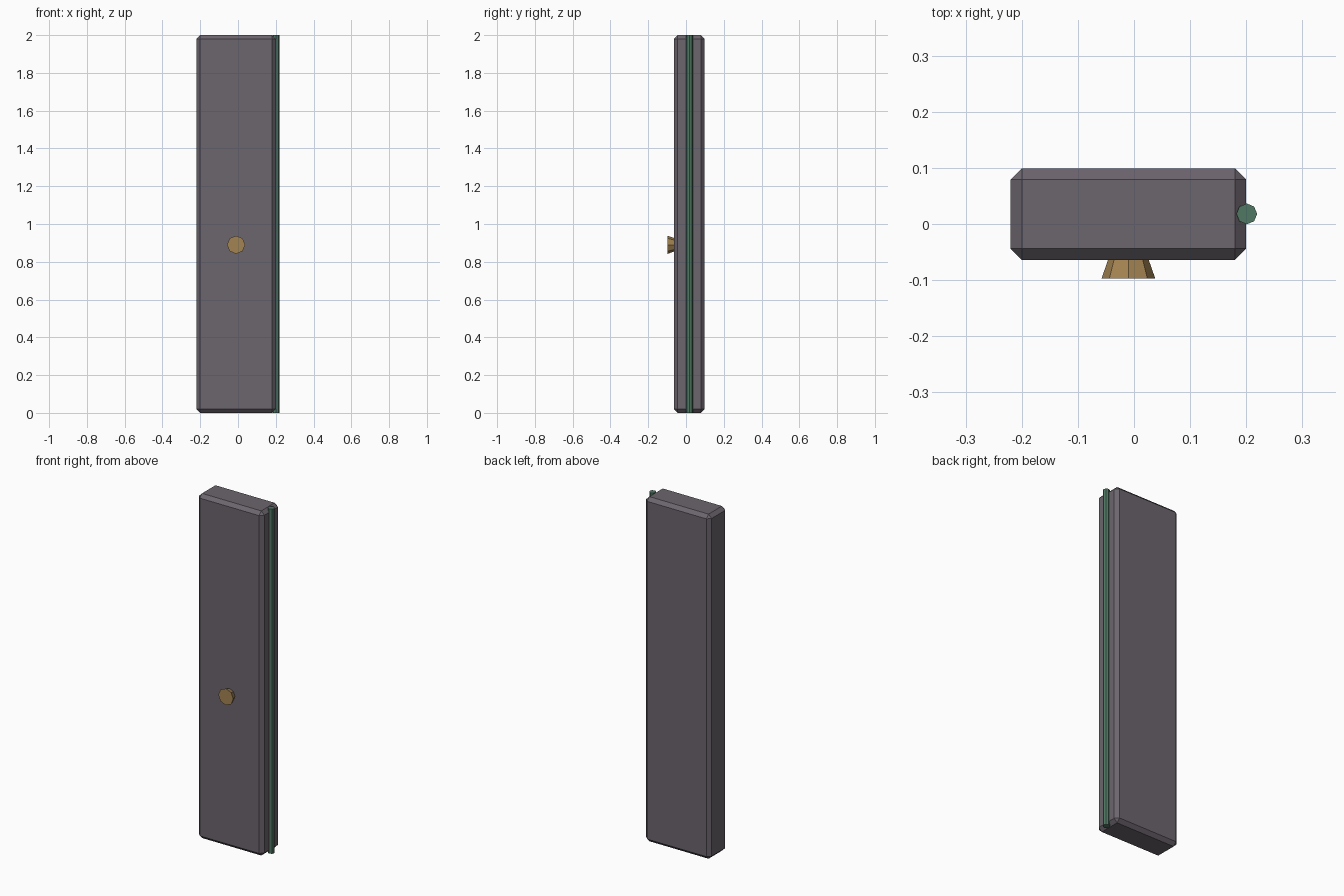
import bpy, math

if "Cube" in bpy.data.objects:
    bpy.data.objects.remove(bpy.data.objects["Cube"])


def material(name, color):
    m = bpy.data.materials.new(name)
    m.diffuse_color = (*color, 1)
    m.use_nodes = True
    m.node_tree.nodes["Principled BSDF"].inputs["Base Color"].default_value = m.diffuse_color
    return m


def finish(name, mat):
    ob = bpy.context.object
    ob.name = name
    ob.data.materials.append(mat)
    return ob


grey = material("dark grey", (0.15, 0.13, 0.155))
brass = material("brass", (0.37, 0.23, 0.085))
green = material("muted green", (0.08, 0.185, 0.125))

# Door slab with chamfered edges
bpy.ops.mesh.primitive_cube_add(size=1, location=(-0.01, 0.0175, 1))
panel = finish("door_panel", grey)
panel.scale = (0.42, 0.163, 2)
bpy.ops.object.transform_apply(location=False, rotation=False, scale=True)
bevel = panel.modifiers.new("chamfer", 'BEVEL')
bevel.width = 0.02
bevel.segments = 1

# Full-height hinge rod on the right edge
bpy.ops.mesh.primitive_cylinder_add(vertices=8, radius=0.0185, depth=2,
                                    location=(0.201, 0.018, 1))
finish("hinge_rod", green)

# Tapered knob, wide end facing the front
bpy.ops.mesh.primitive_cone_add(vertices=8, radius1=0.048, radius2=0.034,
                                depth=0.04, location=(-0.01, -0.0775, 0.89),
                                rotation=(-math.pi / 2, 0, 0))
finish("door_knob", brass)
